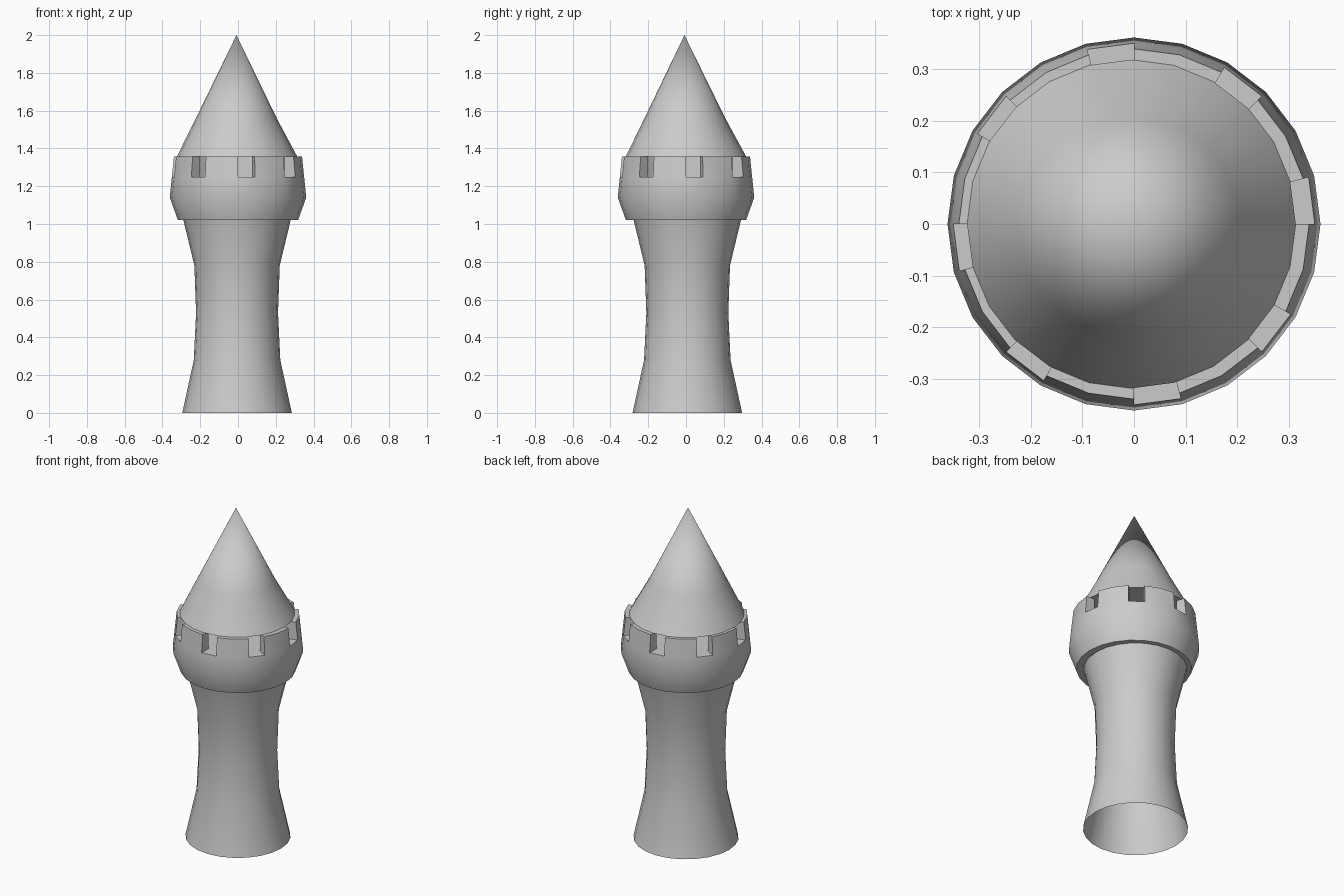
import bpy, bmesh
from math import cos, sin, pi, radians

SIDES = 24

cube = bpy.data.objects.get("Cube")
if cube:
    bpy.data.objects.remove(cube, do_unlink=True)

stone = bpy.data.materials.new("grey stone")
stone.use_nodes = True
stone.diffuse_color = (0.6, 0.6, 0.6, 1)
stone.node_tree.nodes["Principled BSDF"].inputs["Base Color"].default_value = (0.6, 0.6, 0.6, 1)


def ring(bm, r, z, cx=0, cy=0):
    return [bm.verts.new((cx + r * cos(2 * pi * i / SIDES),
                          cy + r * sin(2 * pi * i / SIDES), z)) for i in range(SIDES)]


def bridge(bm, low, high, keep=lambda i: True):
    for i in range(SIDES):
        j = (i + 1) % SIDES
        if keep(i):
            bm.faces.new((low[i], low[j], high[j], high[i]))


def finish(bm, name):
    bmesh.ops.recalc_face_normals(bm, faces=bm.faces)
    mesh = bpy.data.meshes.new(name)
    bm.to_mesh(mesh)
    bm.free()
    mesh.materials.append(stone)
    obj = bpy.data.objects.new(name, mesh)
    bpy.context.collection.objects.link(obj)
    bpy.ops.object.select_all(action='DESELECT')
    obj.select_set(True)
    bpy.context.view_layer.objects.active = obj
    bpy.ops.object.shade_smooth_by_angle(angle=radians(30))
    return obj


# Waisted shaft, open at the foot
bm = bmesh.new()
profile = [(0.29, 0), (0.229, 0.28), (0.217, 0.53), (0.226, 0.78), (0.284, 1.02)]
rings = [ring(bm, r, z, -0.005, 0.007) for r, z in profile]
for low, high in zip(rings, rings[1:]):
    bridge(bm, low, high)
finish(bm, "tower_shaft")

# Flared crown with a flat deck and merlons two segments wide
bm = bmesh.new()
neck = ring(bm, 0.28, 1.02)
foot = ring(bm, 0.318, 1.02)
belly = ring(bm, 0.361, 1.14)
sill_out, sill_in = ring(bm, 0.35, 1.25), ring(bm, 0.285, 1.25)
top_out, top_in = ring(bm, 0.339, 1.357), ring(bm, 0.285, 1.357)
for low, high in ((neck, foot), (foot, belly), (belly, sill_out)):
    bridge(bm, low, high)
bm.faces.new(sill_in)


def merlon(i):
    return i % 3 != 0


bridge(bm, sill_out, sill_in, lambda i: not merlon(i))
for low, high in ((sill_out, top_out), (top_out, top_in), (top_in, sill_in)):
    bridge(bm, low, high, merlon)
for i in range(SIDES):
    if merlon(i) != merlon(i - 1):
        bm.faces.new((sill_out[i], top_out[i], top_in[i], sill_in[i]))
finish(bm, "battlement_crown")

# Conical roof, slightly hollowed halfway up
bm = bmesh.new()
eave = ring(bm, 0.318, 1.358, -0.005, 0)
middle = ring(bm, 0.214, 1.56, -0.009, -0.006)
bridge(bm, eave, middle)
tip = bm.verts.new((-0.008, -0.008, 2))
for i in range(SIDES):
    bm.faces.new((middle[i], middle[(i + 1) % SIDES], tip))
bm.faces.new(eave[::-1])
finish(bm, "conical_roof")
